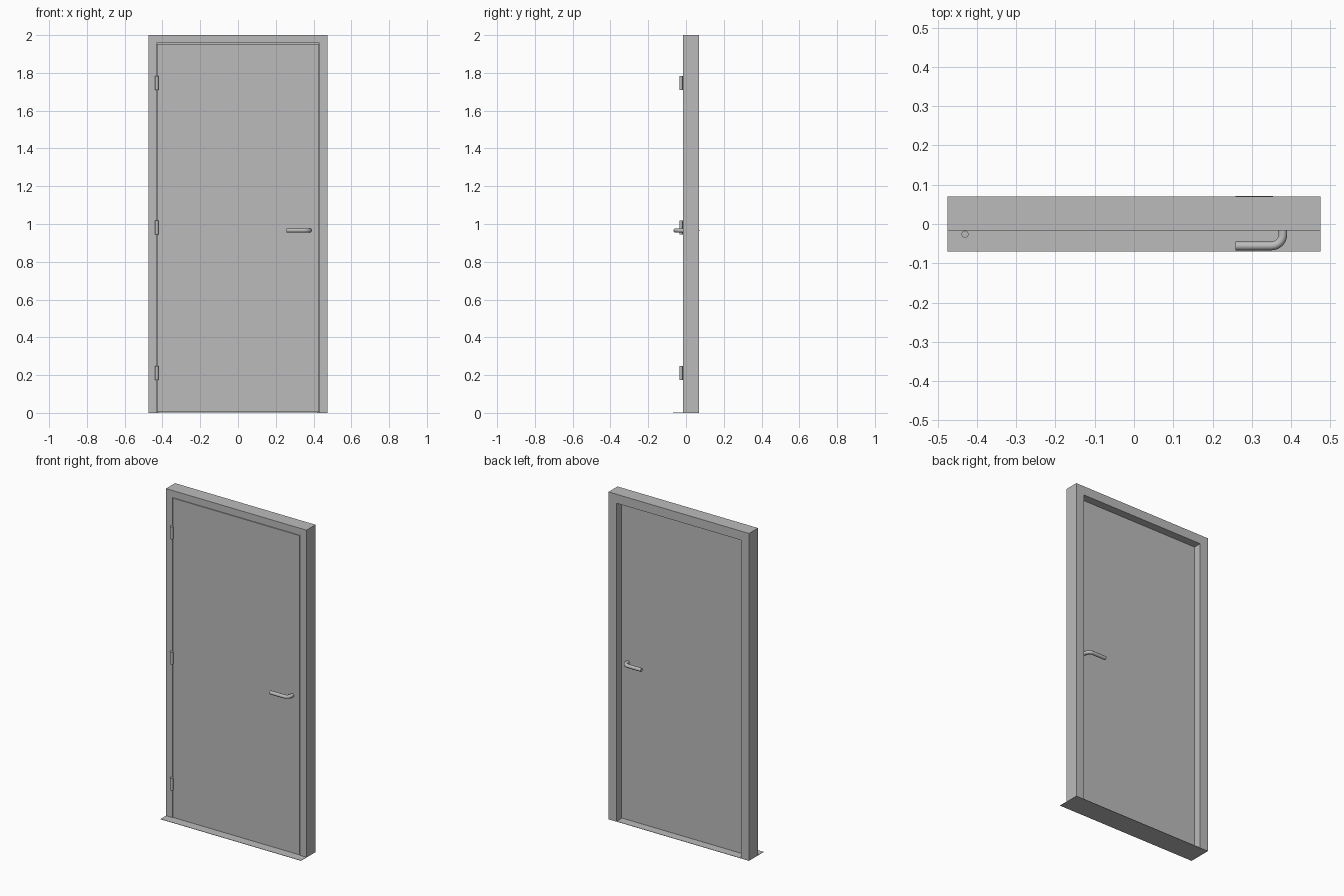
import bpy, bmesh, math
from mathutils import Vector

cube = bpy.data.objects.get("Cube")
if cube:
    bpy.data.objects.remove(cube, do_unlink=True)

HALF_W, HEIGHT = 0.475, 2.0
FRONT, STOP, BACK = -0.017, 0.021, 0.07   # frame face, door stop, frame rear

grey = bpy.data.materials.new("plain_grey")
grey.use_nodes = True
grey.diffuse_color = (0.5, 0.5, 0.5, 1)
grey.node_tree.nodes["Principled BSDF"].inputs["Base Color"].default_value = (0.5, 0.5, 0.5, 1)


def finish(name, bm):
    bmesh.ops.recalc_face_normals(bm, faces=bm.faces)
    mesh = bpy.data.meshes.new(name)
    bm.to_mesh(mesh)
    bm.free()
    mesh.materials.append(grey)
    obj = bpy.data.objects.new(name, mesh)
    bpy.context.collection.objects.link(obj)
    return obj


def smooth(obj):
    bpy.ops.object.select_all(action='DESELECT')
    obj.select_set(True)
    bpy.context.view_layer.objects.active = obj
    bpy.ops.object.shade_smooth_by_angle(angle=math.radians(40))


def box(name, low, high):
    bm = bmesh.new()
    bmesh.ops.create_cube(bm, size=1)
    low, high = Vector(low), Vector(high)
    for v in bm.verts:
        v.co = (low + high) / 2 + v.co * (high - low)
    return finish(name, bm)


# Rebated frame: an L section swept up, over and down with mitred corners
section = [(0, FRONT), (0.043, FRONT), (0.043, STOP),
           (0.055, STOP), (0.055, BACK), (0, BACK)]
bm = bmesh.new()
rings = []
for side, at_top in ((-1, 0), (-1, 1), (1, 1), (1, 0)):
    rings.append([bm.verts.new((side * (HALF_W - inset), y, (HEIGHT - inset) * at_top))
                  for inset, y in section])
for a, b in zip(rings, rings[1:]):
    for i in range(len(section)):
        j = (i + 1) % len(section)
        bm.faces.new((a[i], a[j], b[j], b[i]))
bm.faces.new(rings[0])
bm.faces.new(rings[-1])
finish("door_frame", bm)

# Door leaf and thin threshold
box("door_leaf", (-0.428, FRONT, 0.004), (0.428, STOP, 1.954))
box("threshold", (-HALF_W, -0.07, 0), (HALF_W, 0.07, 0.002))

# Hinge barrels
for label, z in (("lower", 0.212), ("middle", 0.982), ("upper", 1.747)):
    bm = bmesh.new()
    bmesh.ops.create_cone(bm, cap_ends=True, segments=16, radius1=0.009,
                          radius2=0.009, depth=0.075)
    bmesh.ops.translate(bm, verts=bm.verts, vec=(-0.43, -0.026, z))
    smooth(finish(label + "_hinge", bm))


# Lever handles: round bar with a quarter bend, one on each face
def lever(name, mirrored):
    bend, reach = 0.03, -0.056
    path = [(0.379, FRONT + 0.005)]
    for i in range(11):
        a = math.pi / 2 * i / 10
        path.append((0.379 - bend + bend * math.cos(a), reach + bend - bend * math.sin(a)))
    path.append((0.258, reach))
    curve = bpy.data.curves.new(name, 'CURVE')
    curve.dimensions = '3D'
    curve.bevel_depth = 0.011
    curve.bevel_resolution = 4
    curve.use_fill_caps = True
    spline = curve.splines.new('POLY')
    spline.points.add(len(path) - 1)
    for point, (x, y) in zip(spline.points, path):
        point.co = (x, FRONT + STOP - y if mirrored else y, 0.966, 1)
    curve.materials.append(grey)
    obj = bpy.data.objects.new(name, curve)
    bpy.context.collection.objects.link(obj)
    bpy.ops.object.select_all(action='DESELECT')
    obj.select_set(True)
    bpy.context.view_layer.objects.active = obj
    bpy.ops.object.convert(target='MESH')
    smooth(bpy.context.object)


lever("front_handle", False)
lever("back_handle", True)
